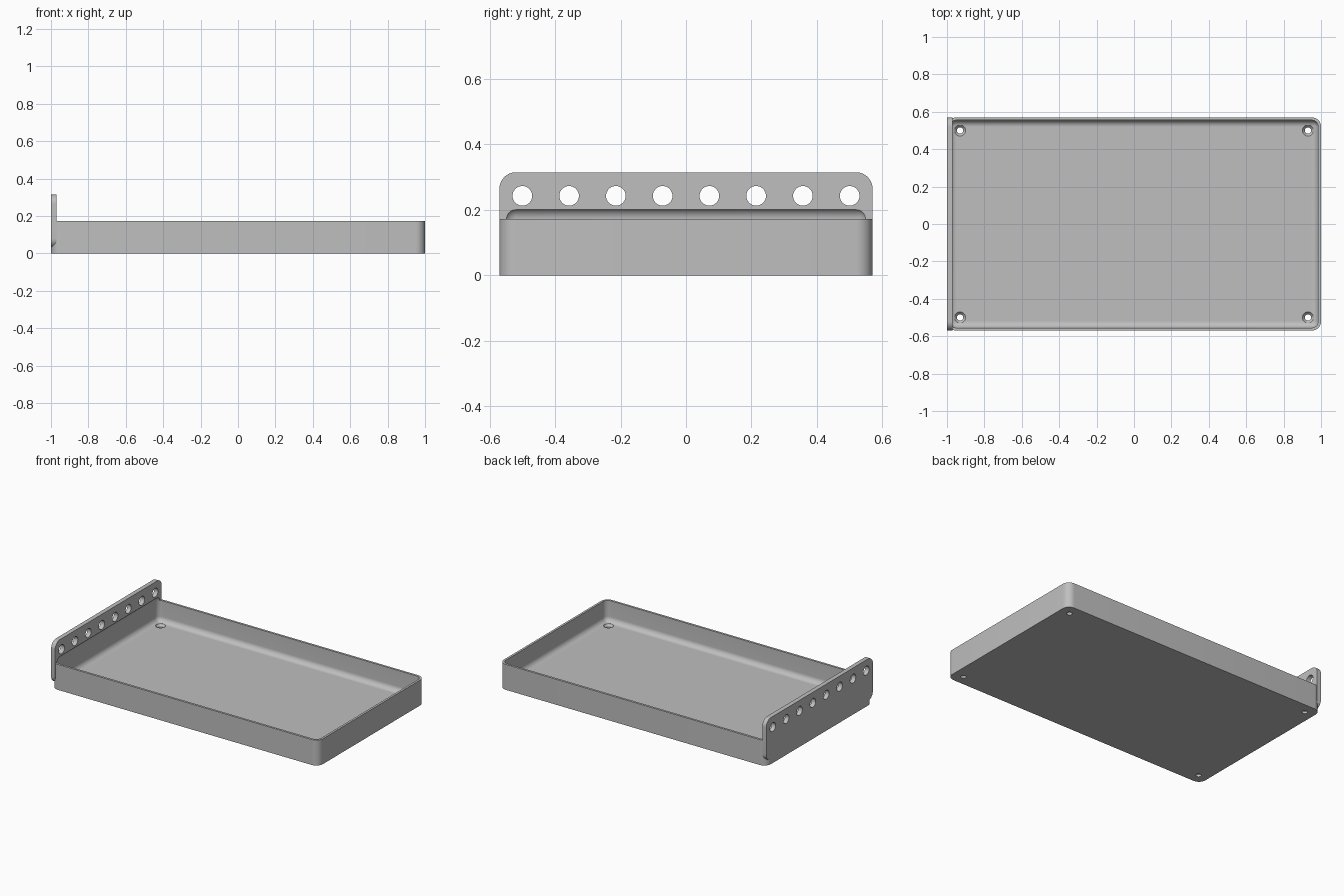
import bpy, bmesh, math
from mathutils import Matrix

if "Cube" in bpy.data.objects:
    bpy.data.objects.remove(bpy.data.objects["Cube"], do_unlink=True)

HALF_Y, TRAY_TOP, PLATE_TOP = 0.57, 0.172, 0.315
WALL, FLOOR, PLATE_IN = 0.015, 0.03, -0.97
CORNER, FILLET = 0.05, 0.035

grey = bpy.data.materials.new("plain grey")
grey.use_nodes = True
grey.diffuse_color = (0.52, 0.52, 0.52, 1)
grey.node_tree.nodes["Principled BSDF"].inputs["Base Color"].default_value = (0.52, 0.52, 0.52, 1)


def finish(name, bm):
    mesh = bpy.data.meshes.new(name)
    bmesh.ops.recalc_face_normals(bm, faces=bm.faces[:])
    bm.to_mesh(mesh)
    bm.free()
    mesh.materials.append(grey)
    obj = bpy.data.objects.new(name, mesh)
    bpy.context.collection.objects.link(obj)
    return obj


def rounded_box(name, low, high, radius, axis=None, segments=10):
    """Box with edges along one axis rounded, or all edges if axis is None."""
    bm = bmesh.new()
    bmesh.ops.create_cube(bm, size=1)
    for v in bm.verts:
        v.co = [(a + b) / 2 + c * (b - a) for a, b, c in zip(low, high, v.co)]
    edges = [e for e in bm.edges if axis is None
             or abs(e.verts[0].co[axis] - e.verts[1].co[axis]) > 1e-4]
    bmesh.ops.bevel(bm, geom=edges, offset=radius, segments=segments,
                    profile=0.5, affect='EDGES')
    return finish(name, bm)


def lathe(bm, profile, matrix, sides=32):
    """Closed solid of revolution about z from (radius, height) pairs."""
    rings = []
    for r, z in profile:
        rings.append([bm.verts.new(matrix @ Matrix.Rotation(math.tau * i / sides, 4, 'Z')
                                   @ Matrix.Translation((r, 0, z)).translation)
                      for i in range(sides)])
    for a, b in zip(rings, rings[1:]):
        for i in range(sides):
            j = (i + 1) % sides
            bm.faces.new((a[i], a[j], b[j], b[i]))
    bm.faces.new(rings[0][::-1])
    bm.faces.new(rings[-1])


def combine(target, other, operation):
    mod = target.modifiers.new(operation.lower(), 'BOOLEAN')
    mod.operation, mod.solver, mod.object = operation, 'EXACT', other
    bpy.ops.object.select_all(action='DESELECT')
    target.select_set(True)
    bpy.context.view_layer.objects.active = target
    bpy.ops.object.modifier_apply(modifier=mod.name)
    bpy.data.objects.remove(other, do_unlink=True)


# Outer tray block and the raised end plate
tray = rounded_box("tray_with_end_plate", (-1, -HALF_Y, 0), (1, HALF_Y, TRAY_TOP), CORNER, axis=2)
plate = rounded_box("end_plate", (-1, -HALF_Y, FLOOR), (PLATE_IN, HALF_Y, PLATE_TOP), CORNER, axis=0)
combine(tray, plate, 'UNION')

# Hollow with filleted edges, which also bites into the end plate
hollow = rounded_box("hollow_cutter", (WALL - 1, WALL - HALF_Y, FLOOR),
                     (1 - WALL, HALF_Y - WALL, TRAY_TOP + FILLET), FILLET)
combine(tray, hollow, 'DIFFERENCE')

# Countersunk screw holes in the floor corners, and the row of plate holes
bm = bmesh.new()
screw = [(0.017, -0.02), (0.017, 0.015), (0.03, FLOOR), (0.03, 0.06)]
for sx in (-1, 1):
    for sy in (-1, 1):
        lathe(bm, screw, Matrix.Translation((0.93 * sx, 0.5 * sy, 0)))
for i in range(8):
    place = Matrix.Translation((-1, -0.5 + i / 7, 0.243)) @ Matrix.Rotation(math.pi / 2, 4, 'Y')
    lathe(bm, [(0.03, -0.05), (0.03, 0.08)], place)
combine(tray, finish("hole_cutter", bm), 'DIFFERENCE')

bpy.ops.object.select_all(action='DESELECT')
tray.select_set(True)
bpy.context.view_layer.objects.active = tray
bpy.ops.object.shade_smooth_by_angle(angle=math.radians(30))
